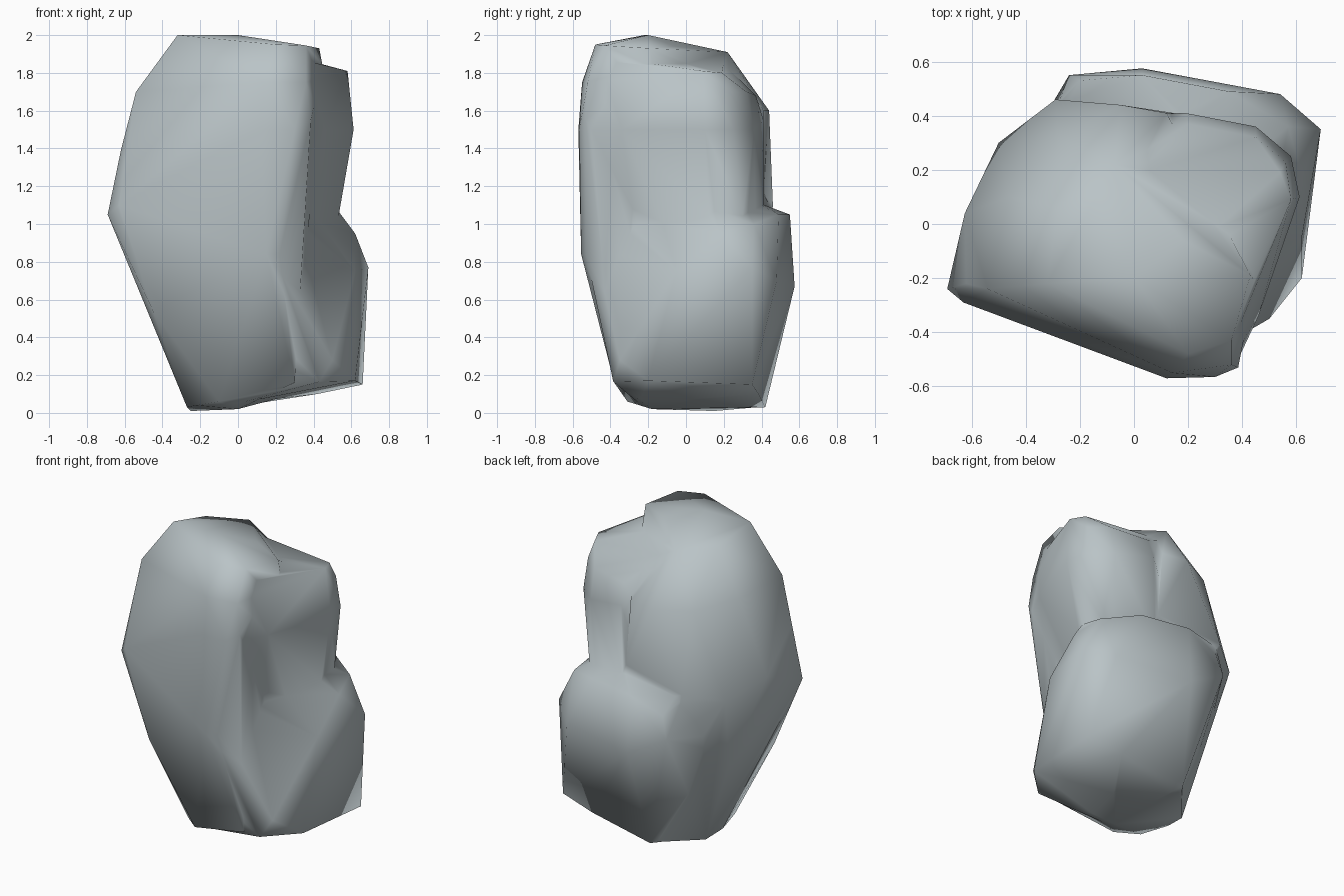
import bpy, bmesh, math

stone = bpy.data.materials.new("cool grey stone")
stone.diffuse_color = (0.49, 0.55, 0.57, 1)


def boulder(name, points):
    """Chiselled lump: the convex skin around a few corner points."""
    bm = bmesh.new()
    for p in points:
        bm.verts.new(p)
    res = bmesh.ops.convex_hull(bm, input=bm.verts[:])
    junk = [v for v in res["geom_interior"] + res["geom_unused"]
            if isinstance(v, bmesh.types.BMVert)]
    bmesh.ops.delete(bm, geom=list(set(junk)), context='VERTS')
    bmesh.ops.recalc_face_normals(bm, faces=bm.faces[:])
    me = bpy.data.meshes.new(name)
    bm.to_mesh(me)
    bm.free()
    me.materials.append(stone)
    ob = bpy.data.objects.new(name, me)
    bpy.context.collection.objects.link(ob)
    return ob


# tall main mass on the front left
rock = boulder("rock", [
    (-.25, .15, .01), (-.27, 0, .03), (-.06, .38, .03), (0, -.18, .02), (-.22, -.2, .04),
    (-.1, -.31, .06), (.3, -.38, .16), (.3, .2, .1),
    (-.48, -.12, .54), (-.45, -.29, .54), (-.42, .15, .54), (.15, -.555, .84), (.22, -.53, .84),
    (-.69, -.24, 1.05), (-.63, -.29, 1.1), (-.625, .04, 1.15), (-.5, .3, 1.05),
    (-.29, .46, 1.1), (.15, .42, 1.15), (.2, -.55, 1.05),
    (-.62, -.22, 1.39), (.12, -.57, 1.5), (.3, -.565, 1.5), (.385, -.53, 1.55),
    (-.54, -.24, 1.7), (-.46, .1, 1.65), (-.28, .32, 1.6), (-.05, .44, 1.6), (.12, .41, 1.6),
    (.14, -.55, 1.75), (.36, -.52, 1.75),
    (-.32, -.22, 2), (0, -.2, 2), (.2, -.48, 1.95), (.36, -.43, 1.945),
    (.43, -.19, 1.93), (.45, -.2, 1.84), (.18, -.06, 1.94), (-.07, .22, 1.91), (-.28, .06, 1.94)])

# bulging foot on the back right, ending in a ledge
foot = boulder("foot", [
    (-.24, .13, .02), (-.03, .42, .03), (0, -.25, .05), (.43, -.385, .165),
    (.62, -.2, .17), (.66, .35, .15), (.42, .385, .1),
    (.2, -.525, .8), (.5, -.35, .28), (.62, -.05, .75), (.69, .35, .77),
    (.54, .48, .7), (.03, .575, .67), (-.24, .55, .82), (-.37, .35, .8),
    (-.2, .53, .96), (.03, .55, 1.05), (.35, .49, 1.05), (.57, .36, 1),
    (.62, .18, .95), (.53, .15, 1.07), (.3, -.35, 1.05), (.2, .39, 1.11), (-.28, .44, 1.08)])

# lower shoulder on the upper back right, flush with the main right wall
shoulder = boulder("shoulder", [
    (.535, .1, 1.04), (.5, .3, 1.04), (.3, .37, .9), (.5, .1, .85), (-.05, .4, .9),
    (.22, -.51, .85), (.27, -.51, 1.1), (.18, .41, 1.0),
    (.612, .1, 1.5), (.58, .25, 1.5), (.45, .36, 1.5), (.46, -.34, 1.5), (.19, .41, 1.55),
    (.38, -.51, 1.5), (.365, -.49, 1.75), (.38, -.4, 1.86),
    (.58, .09, 1.81), (.54, .19, 1.8), (.56, .23, 1.7), (.45, .32, 1.7), (.2, .37, 1.68),
    (-.07, .2, 1.85), (.43, -.19, 1.85), (.18, -.06, 1.87)])

# merge the lumps into one stone
for part in (foot, shoulder):
    mod = rock.modifiers.new("merge", 'BOOLEAN')
    mod.operation = 'UNION'
    mod.solver = 'EXACT'
    mod.object = part
bpy.context.view_layer.objects.active = rock
rock.select_set(True)
for mod in list(rock.modifiers):
    bpy.ops.object.modifier_apply(modifier=mod.name)
for part in (foot, shoulder):
    bpy.data.objects.remove(part, do_unlink=True)

# tidy seams, then shade softly
bm = bmesh.new()
bm.from_mesh(rock.data)
bmesh.ops.remove_doubles(bm, verts=bm.verts[:], dist=0.025)
bmesh.ops.triangulate(bm, faces=bm.faces[:])
bmesh.ops.recalc_face_normals(bm, faces=bm.faces[:])
bm.to_mesh(rock.data)
bm.free()
bpy.ops.object.shade_smooth_by_angle(angle=math.radians(100))
